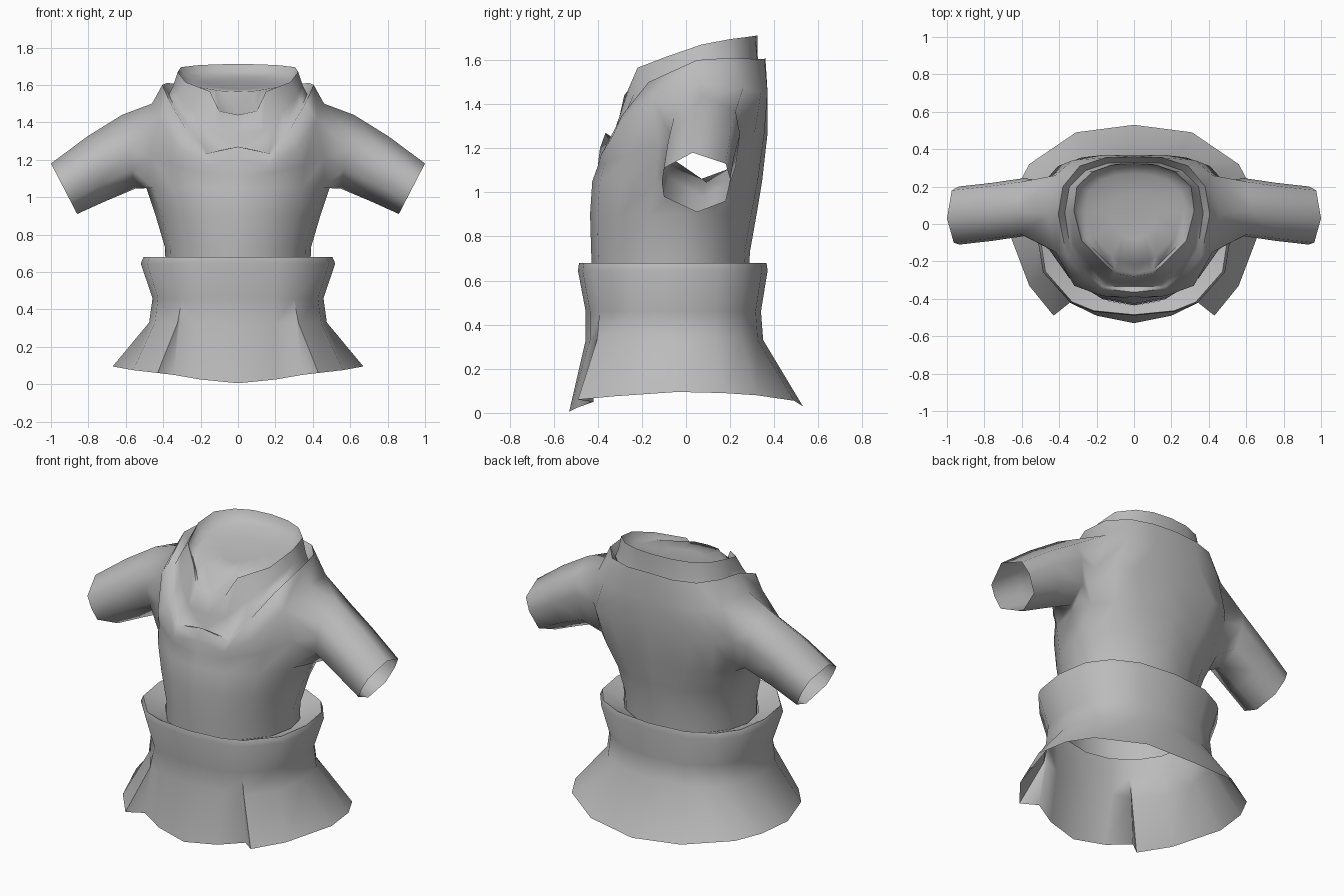
import bpy, bmesh, math

if "Cube" in bpy.data.objects:
    bpy.data.objects.remove(bpy.data.objects["Cube"])

grey = bpy.data.materials.new("cloth_grey")
grey.diffuse_color = (0.5, 0.5, 0.5, 1)
grey.use_nodes = True
grey.node_tree.nodes["Principled BSDF"].inputs["Base Color"].default_value = grey.diffuse_color

BODY = [22.5 * i for i in range(9)]                     # front -> right side -> back
SKIRT = [0, 20, 36, 67, 90, 112.5, 135, 157.5, 180]     # third column carries the pleat


def oval(hx, front, back, z, cy, pf=1.0, pb=1.0, cols=BODY):
    """Half ring from front to back; z is one height or (front, side, back).
    Powers below 1 square off the front or the back half."""
    zf, zs, zb = z if isinstance(z, tuple) else (z, z, z)
    pts = []
    for d in cols:
        s, c = abs(math.sin(math.radians(d))), math.cos(math.radians(d))
        p, end, ze = (pf, front, zf) if c > 0 else (pb, back, zb)
        x = 0 if d in (0, 180) else hx * s ** p
        y = cy + (end - cy) * abs(c) ** p if d != 90 else cy
        pts.append((x, y, zs + (ze - zs) * abs(c) ** 1.3))
    return pts


def loft(bm, rings, skip=lambda r, c: False):
    """Skin a list of point rows, bottom to top."""
    grid = [[bm.verts.new(p) for p in ring] for ring in rings]
    for r in range(len(grid) - 1):
        for c in range(len(grid[0]) - 1):
            if not skip(r, c):
                bm.faces.new((grid[r][c], grid[r][c + 1], grid[r + 1][c + 1], grid[r + 1][c]))
    return grid


def finish(bm, name, angle):
    """Turn a right half into a mirrored, smooth object."""
    bmesh.ops.remove_doubles(bm, verts=bm.verts, dist=0.0005)
    mesh = bpy.data.meshes.new(name)
    bm.to_mesh(mesh)
    bm.free()
    mesh.materials.append(grey)
    for p in mesh.polygons:
        p.use_smooth = True
    mesh.set_sharp_from_angle(angle=math.radians(angle))
    ob = bpy.data.objects.new(name, mesh)
    bpy.context.collection.objects.link(ob)
    mod = ob.modifiers.new("mirror", 'MIRROR')
    mod.use_clip = True
    mod.merge_threshold = 0.002


# --- Shirt: torso, folded collar edge, then the cowl rising inside it
shoulder = [(0, -.39, 1.2), (.17, -.385, 1.17), (.32, -.33, 1.26), (.42, -.15, 1.42),
            (.46, .05, 1.5), (.42, .26, 1.475), (.33, .34, 1.45), (.16, .37, 1.45), (0, .37, 1.45)]
collar = [(0, -.365, 1.27), (.18, -.345, 1.23), (.27, -.29, 1.35), (.36, -.17, 1.5),
          (.405, .05, 1.6), (.38, .2, 1.61), (.29, .31, 1.605), (.15, .355, 1.605), (0, .36, 1.61)]
cowl_base = [(0, -.335, 1.25), (.165, -.335, 1.235), (.25, -.275, 1.36), (.34, -.14, 1.48),
             (.37, .06, 1.55), (.345, .2, 1.56), (.26, .285, 1.56), (.14, .325, 1.56), (0, .33, 1.56)]
fold = [(0, -.305, 1.33), (.13, -.3, 1.35), (.23, -.235, 1.45), (.32, -.1, 1.55),
        (.345, .07, 1.6), (.325, .2, 1.61), (.24, .28, 1.615), (.13, .32, 1.62), (0, .325, 1.62)]
rim = [(0, -.28, 1.44), (.1, -.265, 1.46), (.15, -.22, 1.565), (.28, -.09, 1.615),
       (.322, .07, 1.67), (.305, .2, 1.695), (.22, .28, 1.705), (.12, .315, 1.71), (0, .325, 1.712)]


def lining(scale, front, back):
    """Shrunken rim, tilted from a front height to a back height."""
    return [(x * scale, .05 + (y - .05) * scale, front + (back - front) * (y + .28) / .6) for x, y, z in rim]


lip = [(x * .95, .05 + (y - .05) * .95, z - .035 * (i > 1)) for i, (x, y, z) in enumerate(rim)]
bm = bmesh.new()
g = loft(bm, [
    oval(.385, -.42, .28, .52, -.03),
    oval(.39, -.43, .29, .73, -.02),
    oval(.44, -.435, .32, .9, 0),
    oval(.49, -.425, .345, 1.05, .04, 1, .85),
    oval(.50, -.40, .37, (1.12, 1.25, 1.27), .05, 1, .6),
    shoulder, collar, cowl_base, fold, rim, lip,
    lining(.8, 1.565, 1.645), lining(.4, 1.575, 1.62), lining(0, 1.595, 1.595)],
    skip=lambda r, c: r in (3, 4) and c in (3, 4))

# --- Sleeve grown from the arm hole
loop = [g[3][3], g[3][4], g[3][5], g[4][5], g[5][5], g[5][4], g[5][3], g[4][3]]
cuff = [(-.1, .98), (.05, .91), (.18, .96), (.2, 1.06), (.18, 1.13), (.03, 1.18), (-.1, 1.11), (-.11, 1.05)]
# each ring: bottom x, bottom z, width, height, y shift
for x0, z0, w, h, dy in ((.55, 1.045, .07, .395, .045),
                         (.705, .98, .10, .345, .02),
                         (.86, .91, .14, .27, 0)):
    ring = []
    for y, z in cuff:
        t = (z - .91) / .27
        ring.append(bm.verts.new((x0 + w * t, y + dy, z0 + h * t)))
    for i in range(8):
        j = (i + 1) % 8
        bm.faces.new((loop[i], loop[j], ring[j], ring[i]))
    loop = ring
finish(bm, "shirt", 80)


# --- Skirt: flared waistband with a pleat on each side of the front panel
def band(hx, front, back, z, part=0.0):
    """Squared ring with the pleat column doubled so the panels part below it."""
    ring = oval(hx, front, back, z, -.05, .8, .8, SKIRT)
    x, y, h = ring[2]
    return ring[:3] + [(x + part, y - part, h)] + ring[3:]


hem = [(0, -.53, .005), (.2, -.49, .025), (.345, -.42, .05), (.43, -.49, .06), (.56, -.33, .075),
       (.67, -.04, .095), (.64, .17, .09), (.56, .32, .08), (.31, .49, .055), (0, .53, .03)]
bm = bmesh.new()
loft(bm, [
    hem,
    band(.475, -.455, .35, .33, .012),
    band(.457, -.455, .34, .46),
    band(.52, -.49, .37, .645),
    band(.505, -.485, .365, .68),
    oval(.395, -.435, .295, .63, -.04, 1, 1, SKIRT[:3] + SKIRT[2:])])
finish(bm, "skirt", 80)
